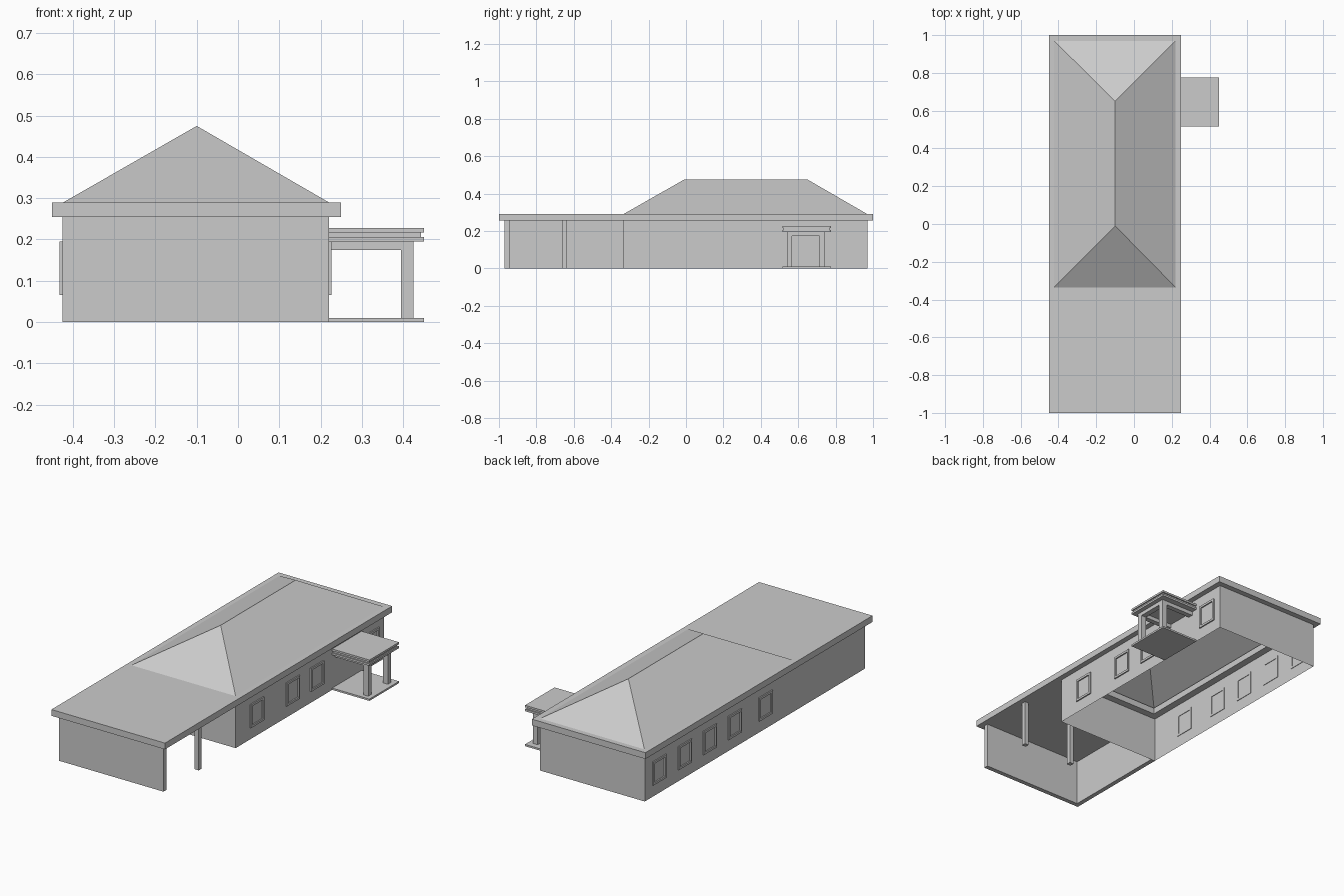
import bpy
import bmesh

cube = bpy.data.objects.get("Cube")
if cube:
    bpy.data.objects.remove(cube, do_unlink=True)

grey = bpy.data.materials.new("plain_grey")
grey.use_nodes = True
colour = (0.6, 0.6, 0.6, 1)
grey.diffuse_color = colour
grey.node_tree.nodes["Principled BSDF"].inputs["Base Color"].default_value = colour


def finish(name, bm):
    bmesh.ops.recalc_face_normals(bm, faces=bm.faces)
    mesh = bpy.data.meshes.new(name)
    bm.to_mesh(mesh)
    bm.free()
    mesh.materials.append(grey)
    obj = bpy.data.objects.new(name, mesh)
    bpy.context.collection.objects.link(obj)
    return obj


def rect(x, y, z):
    """Four corners of a level rectangle."""
    return [(x[0], y[0], z), (x[1], y[0], z), (x[1], y[1], z), (x[0], y[1], z)]


def loft(name, loops, ring=False, caps=False):
    """Join rectangles one to the next, optionally closing the chain or its ends."""
    bm = bmesh.new()
    rows = [[bm.verts.new(p) for p in loop] for loop in loops]
    pairs = list(zip(rows, rows[1:]))
    if ring:
        pairs.append((rows[-1], rows[0]))
    for a, b in pairs:
        for i in range(4):
            j = (i + 1) % 4
            bm.faces.new((a[i], a[j], b[j], b[i]))
    if caps:
        bm.faces.new(rows[0])
        bm.faces.new(rows[-1])
    return finish(name, bm)


def box(name, x, y, z):
    return loft(name, [rect(x, y, z[0]), rect(x, y, z[1])], caps=True)


WEST, EAST = -0.425, 0.22
SOUTH, PARTITION, NORTH = -0.97, -0.335, 0.97
EAVE, DECK = 0.255, 0.29

# House shell, open at the bottom
shell = (WEST, EAST), (PARTITION, NORTH)
loft("house_walls", [rect(*shell, 0), rect(*shell, EAVE)])

# Flat roof deck with an opening below the hipped roof
outer = (-0.45, 0.25), (-1, 1)
rim = 0.04
hole = (WEST + rim, EAST - rim), (PARTITION + rim, NORTH - rim)
loft("roof_deck", [rect(*outer, EAVE), rect(*outer, DECK),
                   rect(*hole, DECK), rect(*hole, EAVE)], ring=True)

# Hipped roof
bm = bmesh.new()
a, b, c, d = [bm.verts.new(p) for p in rect((-0.423, EAST), (PARTITION, NORTH), DECK)]
front = bm.verts.new((-0.1, -0.01, 0.475))
back = bm.verts.new((-0.1, 0.65, 0.475))
for face in ((a, b, front), (b, c, back, front), (c, d, back), (d, a, front, back)):
    bm.faces.new(face)
finish("hipped_roof", bm)

# Carport walls and posts
T = 0.025
box("carport_front_wall", (WEST, EAST), (SOUTH, SOUTH + T), (0, EAVE))
box("carport_side_wall", (WEST, WEST + T), (SOUTH + T, PARTITION), (0, EAVE))
for label, x in (("outer", EAST - T), ("middle", -0.115)):
    box(f"carport_post_{label}", (x, x + T), (-0.66, -0.635), (0, EAVE))

# Entrance porch
porch_y = (0.515, 0.775)
box("porch_floor", (EAST, 0.45), porch_y, (0, 0.01))
box("porch_roof_lower", (EAST, 0.45), porch_y, (0.195, 0.206))
box("porch_roof_middle", (EAST, 0.443), (0.522, 0.768), (0.206, 0.217))
box("porch_roof_upper", (EAST, 0.45), porch_y, (0.217, 0.228))
for label, y in (("front", (0.54, 0.568)), ("back", (0.714, 0.742))):
    box(f"porch_post_{label}", (0.395, 0.425), y, (0.01, 0.195))
    box(f"porch_beam_{label}", (EAST, 0.395), y, (0.174, 0.195))
box("porch_beam_outer", (0.395, 0.425), (0.568, 0.714), (0.174, 0.195))


def window(name, wall, side, y):
    """Raised rectangular frame around a pane level with the wall."""
    def loop(x, inset):
        w, low, high = 0.058 - inset, 0.065 + inset, 0.195 - inset
        return [(x, y - w, low), (x, y + w, low), (x, y + w, high), (x, y - w, high)]
    inner, outer_x, bar = wall - side * 0.003, wall + side * 0.007, 0.012
    loft(name, [loop(inner, 0), loop(outer_x, 0),
                loop(outer_x, bar), loop(inner, bar)], ring=True)


# Windows along both long walls
for i, y in enumerate((-0.15, 0.165, 0.38, 0.865)):
    window(f"window_frame_left_{i + 1}", EAST, 1, y)
for i, y in enumerate((-0.09, 0.18, 0.40, 0.62, 0.845)):
    window(f"window_frame_right_{i + 1}", WEST, -1, y)
